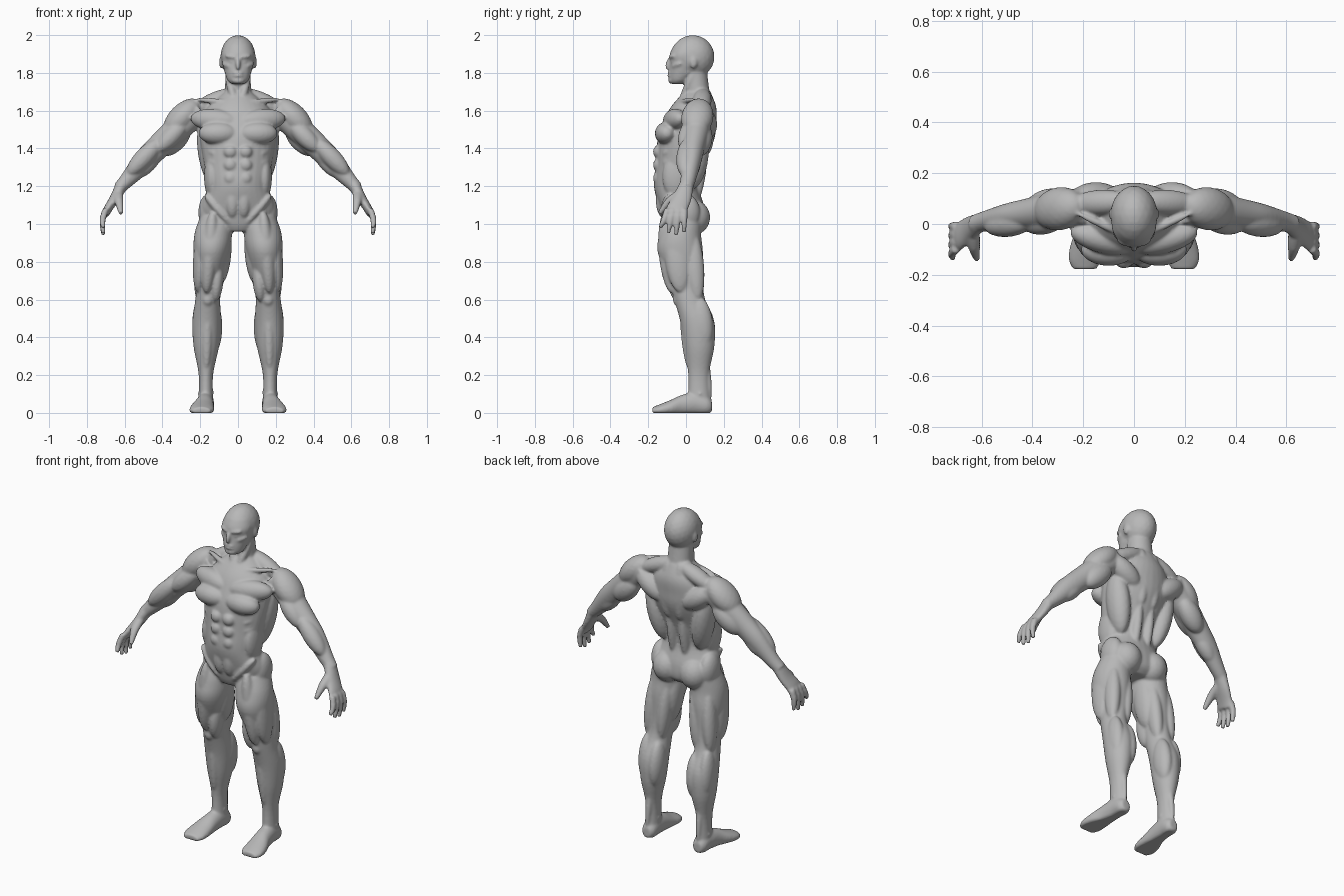
import bpy
import bmesh
import math
from mathutils import Matrix, Vector

if "Cube" in bpy.data.objects:
    bpy.data.objects.remove(bpy.data.objects["Cube"], do_unlink=True)

bm = bmesh.new()
up = Vector((0, 0, 1))
backward = Vector((0, 1, 0))

# Guide bones, each running from its lower end to its upper end
elbow, knee = Vector((.43, .03, 1.4)), Vector((.16, .02, .6))
spine = (up, up * 2)
upper_arm = (elbow, Vector((.23, .07, 1.6)))
forearm = (Vector((.61, .01, 1.21)), elbow)
thigh = (knee, Vector((.12, -.02, 1.1)))
shin = (Vector((.17, .07, .1)), knee)


def frame(axis, facing=backward):
    """Return the along, wide and deep unit directions."""
    along = Vector(axis).normalized()
    wide = facing.cross(along).normalized()
    return along, wide, along.cross(wide)


def muscle(start, end, wide, deep):
    """Add an ellipsoid stretched from start to end."""
    start, end = Vector(start), Vector(end)
    along, side, front = frame(end - start)
    half = (end - start).length * .55
    matrix = Matrix((along * half, side * wide, front * deep)).transposed().to_4x4()
    matrix.translation = (start + end) / 2
    bmesh.ops.create_icosphere(bm, subdivisions=3, radius=1, matrix=matrix)


def strap(bone, begin, end, wide, deep, out=0, back=0):
    """Add a muscle parallel to a bone, between two fractions of its length."""
    low, high = bone
    span = high - low
    origin = low + frame(span)[1] * out + backward * back
    muscle(origin + span * begin, origin + span * end, wide, deep)


def ring(x=0, y=0, z=0, wide=0, deep=0):
    """Describe one cross-section of a tube."""
    return x, y, z, wide, deep


def spline(a, b, c, d, t):
    """Catmull-Rom value between b and c."""
    return b + t / 2 * (c - a + t * (2*a - 5*b + 4*c - d + t * (3*(b - c) + d - a)))


def tube(*rings, axis=up, facing=backward, sides=32, steps=5):
    """Loft a smooth skin through the rings, keeping it above the ground."""
    along, side, front = frame(axis, facing)
    padded = [rings[0], *rings, rings[-1]]
    stations = []
    for i in range(len(rings) - 1):
        neighbours = list(zip(*padded[i:i + 4]))
        for step in range(steps):
            stations.append([spline(*values, step / steps) for values in neighbours])
    stations.append(rings[-1])
    loops = []
    for x, y, z, wide, deep in stations:
        loop = []
        for k in range(sides):
            angle = math.tau * k / sides
            offset = side * math.cos(angle) * wide + front * math.sin(angle) * deep
            point = Vector((x, y, z)) + offset
            point.z = max(point.z, 0)
            loop.append(bm.verts.new(point))
        loops.append(loop)
    for low, high in zip(loops, loops[1:]):
        for k in range(sides):
            bm.faces.new((low[k - 1], low[k], high[k], high[k - 1]))
    bm.faces.new(loops[0][::-1])
    bm.faces.new(loops[-1])


def build_torso():
    tube(ring(y=-.02, z=.96, wide=.09, deep=.08),
         ring(y=-.01, z=1, wide=.17, deep=.11),
         ring(y=-.02, z=1.08, wide=.2, deep=.12),
         ring(y=-.05, z=1.2, wide=.16, deep=.12),
         ring(y=-.03, z=1.32, wide=.18, deep=.13),
         ring(y=0, z=1.45, wide=.2, deep=.15),
         ring(y=.02, z=1.54, wide=.2, deep=.14),
         ring(y=.04, z=1.62, wide=.16, deep=.12),
         ring(y=.06, z=1.7, wide=.07, deep=.07))
    # Chest and collarbone
    muscle(start=(.01, -.11, 1.48), end=(.2, -.1, 1.48), wide=.06, deep=.06)
    muscle(start=(.01, -.09, 1.54), end=(.24, -.03, 1.56), wide=.06, deep=.055)
    muscle(start=(.02, -.05, 1.64), end=(.22, .04, 1.66), wide=.015, deep=.015)
    # Belly, in three rows and a lower panel, then the flank
    for row in (.21, .28, .35):
        strap(spine, begin=row, end=row + .065, out=.04, back=-.145, wide=.036, deep=.03)
    strap(spine, begin=.04, end=.21, out=.03, back=-.12, wide=.04, deep=.04)
    strap(spine, begin=.14, end=.36, out=.14, back=-.05, wide=.04, deep=.075)
    # Ribs
    for z in (1.4, 1.35, 1.3):
        muscle(start=(.17, -.04, z), end=(.12, -.12, z - .03), wide=.02, deep=.02)
    # Shoulder slope, shoulder blade and side of the back
    muscle(start=(.02, .09, 1.7), end=(.24, .08, 1.6), wide=.045, deep=.05)
    muscle(start=(.07, .11, 1.47), end=(.24, .1, 1.59), wide=.06, deep=.06)
    muscle(start=(.18, .06, 1.53), end=(.12, .03, 1.2), wide=.06, deep=.075)
    # Columns beside the spine
    strap(spine, begin=.38, end=.7, out=.04, back=.11, wide=.045, deep=.045)
    muscle(start=(.04, .04, 1.1), end=(.04, .09, 1.43), wide=.03, deep=.04)
    # Hip, buttock and groin ridge
    strap(spine, begin=-.03, end=.15, out=.16, wide=.05, deep=.075)
    strap(spine, begin=-.05, end=.12, out=.09, back=.04, wide=.085, deep=.088)
    muscle(start=(.17, -.09, 1.15), end=(.04, -.1, 1), wide=.025, deep=.04)


def build_head():
    # Neck with its front cord
    tube(ring(y=.075, z=1.6, wide=.075, deep=.07),
         ring(y=.06, z=1.7, wide=.07, deep=.065),
         ring(y=.045, z=1.82, wide=.065, deep=.065))
    muscle(start=(.06, .04, 1.8), end=(.015, -.03, 1.64), wide=.02, deep=.02)
    # Skull and face
    strap(spine, begin=.78, end=.99, back=.035, wide=.093, deep=.116)
    tube(ring(y=-.045, z=1.742, wide=.035, deep=.035),
         ring(y=-.035, z=1.76, wide=.055, deep=.053),
         ring(y=-.02, z=1.8, wide=.07, deep=.07),
         ring(y=-.01, z=1.855, wide=.082, deep=.074),
         ring(y=0, z=1.9, wide=.088, deep=.086),
         ring(y=.02, z=1.95, wide=.074, deep=.082))
    # Brow, eye, cheekbone and nose
    muscle(start=(0, -.082, 1.88), end=(.066, -.064, 1.89), wide=.011, deep=.016)
    muscle(start=(.022, -.074, 1.86), end=(.046, -.068, 1.86), wide=.009, deep=.01)
    muscle(start=(.035, -.072, 1.83), end=(.08, -.025, 1.85), wide=.014, deep=.018)
    muscle(start=(0, -.082, 1.88), end=(0, -.102, 1.82), wide=.013, deep=.016)
    # Lips, chin and jaw
    for z in (1.8, 1.785):
        muscle(start=(-.025, -.085, z), end=(.025, -.085, z), wide=.007, deep=.014)
    muscle(start=(-.03, -.078, 1.76), end=(.03, -.078, 1.76), wide=.018, deep=.016)
    muscle(start=(.06, .025, 1.82), end=(.03, -.055, 1.76), wide=.02, deep=.016)
    # Ear
    strap(spine, begin=.825, end=.885, out=.09, back=.04, wide=.01, deep=.02)


def build_arm():
    tube(ring(x=.2, y=.07, z=1.6, wide=.06, deep=.07),
         ring(x=.3, y=.06, z=1.52, wide=.07, deep=.07),
         ring(x=.42, y=.04, z=1.41, wide=.065, deep=.06),
         ring(x=.5, y=.03, z=1.33, wide=.06, deep=.05),
         ring(x=.59, y=.01, z=1.23, wide=.04, deep=.04),
         ring(x=.63, y=0, z=1.19, wide=.033, deep=.036), axis=(.7, -.1, -.7))
    # Shoulder cap, then front and back of the upper arm
    strap(upper_arm, begin=.35, end=1.15, out=.02, wide=.07, deep=.085)
    strap(upper_arm, begin=0, end=.7, out=-.01, back=-.035, wide=.05, deep=.05)
    strap(upper_arm, begin=0, end=.7, out=-.035, back=.04, wide=.06, deep=.055)
    # Outer and inner forearm
    strap(forearm, begin=.25, end=1.15, out=.015, back=-.025, wide=.05, deep=.05)
    strap(forearm, begin=.3, end=1, out=-.02, back=.01, wide=.045, deep=.045)


def build_hand():
    # Palm
    tube(ring(x=.61, y=.005, z=1.215, wide=.034, deep=.037),
         ring(x=.65, y=-.02, z=1.14, wide=.027, deep=.05),
         ring(x=.685, y=-.045, z=1.085, wide=.023, deep=.056),
         ring(x=.7, y=-.05, z=1.05, wide=.018, deep=.056), axis=(.4, -.2, -.9))
    # Four fingers, spreading towards their tips
    for i, tip in enumerate((.98, .95, .94, .955)):
        tube(ring(x=.7, y=.03 * i - .097, z=1.08, wide=.018, deep=.018),
             ring(x=.717, y=.036 * i - .117, z=1.02, wide=.017, deep=.016),
             ring(x=.713, y=.042 * i - .137, z=tip, wide=.012, deep=.011),
             axis=(0, -.3, -1), sides=16)
    # Thumb
    tube(ring(x=.635, y=-.015, z=1.17, wide=.028, deep=.026),
         ring(x=.63, y=-.09, z=1.12, wide=.024, deep=.021),
         ring(x=.62, y=-.14, z=1.055, wide=.012, deep=.012),
         axis=(0, -1, -1), sides=16)


def build_leg():
    tube(ring(x=.11, y=-.01, z=1.04, wide=.09, deep=.1),
         ring(x=.13, y=-.03, z=.95, wide=.1, deep=.11),
         ring(x=.14, y=-.03, z=.85, wide=.095, deep=.12),
         ring(x=.15, y=0, z=.7, wide=.068, deep=.09),
         ring(x=.16, y=.02, z=.6, wide=.066, deep=.082),
         ring(x=.166, y=.06, z=.48, wide=.076, deep=.09),
         ring(x=.168, y=.07, z=.35, wide=.067, deep=.08),
         ring(x=.17, y=.067, z=.2, wide=.038, deep=.055),
         ring(x=.17, y=.07, z=.05, wide=.04, deep=.06))
    # Outer thigh, front thigh, inner knee and inner thigh
    strap(thigh, begin=.1, end=.8, out=.055, back=-.045, wide=.04, deep=.07)
    strap(thigh, begin=.1, end=.9, out=.01, back=-.09, wide=.045, deep=.055)
    strap(thigh, begin=0, end=.4, out=-.04, back=-.06, wide=.035, deep=.05)
    strap(thigh, begin=.2, end=.8, out=-.06, back=-.01, wide=.045, deep=.07)
    # Back of the thigh
    for out in (-.04, .045):
        strap(thigh, begin=0, end=.7, out=out, back=.04, wide=.04, deep=.05)
    # Kneecap and shin
    strap(shin, begin=.93, end=1.07, back=-.06, wide=.03, deep=.03)
    strap(shin, begin=.3, end=.9, back=-.045, wide=.025, deep=.02)
    # Inner calf, outer calf and heel cord
    strap(shin, begin=.45, end=.95, out=-.035, back=.055, wide=.045, deep=.065)
    strap(shin, begin=.5, end=1, out=.04, back=.05, wide=.04, deep=.06)
    strap(shin, begin=-.05, end=.5, back=.055, wide=.018, deep=.018)
    # Ankle bones
    muscle(start=(.13, .065, .11), end=(.21, .075, .1), wide=.018, deep=.02)


def build_foot():
    tube(ring(x=.17, y=.137, z=.035, wide=.026, deep=.03),
         ring(x=.17, y=.11, z=.04, wide=.042, deep=.05),
         ring(x=.172, y=.05, z=.05, wide=.045, deep=.06),
         ring(x=.178, y=-.02, z=.04, wide=.05, deep=.056),
         ring(x=.188, y=-.08, z=.025, wide=.062, deep=.044),
         ring(x=.193, y=-.14, z=.015, wide=.065, deep=.03),
         ring(x=.194, y=-.178, z=.01, wide=.046, deep=.02),
         axis=backward, facing=up)


for build in (build_torso, build_head, build_arm, build_hand, build_leg, build_foot):
    build()

mesh = bpy.data.meshes.new("body")
bm.to_mesh(mesh)
bm.free()
body = bpy.data.objects.new("body", mesh)
bpy.context.collection.objects.link(body)

# Mirror the half, fuse everything into one skin and soften the joins
mirror = body.modifiers.new("other_side", "MIRROR")
mirror.use_mirror_merge = False
fuse = body.modifiers.new("fuse", "REMESH")
fuse.mode = "VOXEL"
fuse.voxel_size = .007
soften = body.modifiers.new("soften", "SMOOTH")
soften.factor = .5
soften.iterations = 6
graph = bpy.context.evaluated_depsgraph_get()
skin = bpy.data.meshes.new_from_object(body.evaluated_get(graph))
body.modifiers.clear()
body.data = skin
skin.shade_smooth()

grey = bpy.data.materials.new("clay_grey")
grey.use_nodes = True
color = (.48, .48, .48, 1)
grey.diffuse_color = color
grey.node_tree.nodes["Principled BSDF"].inputs["Base Color"].default_value = color
skin.materials.clear()
skin.materials.append(grey)
